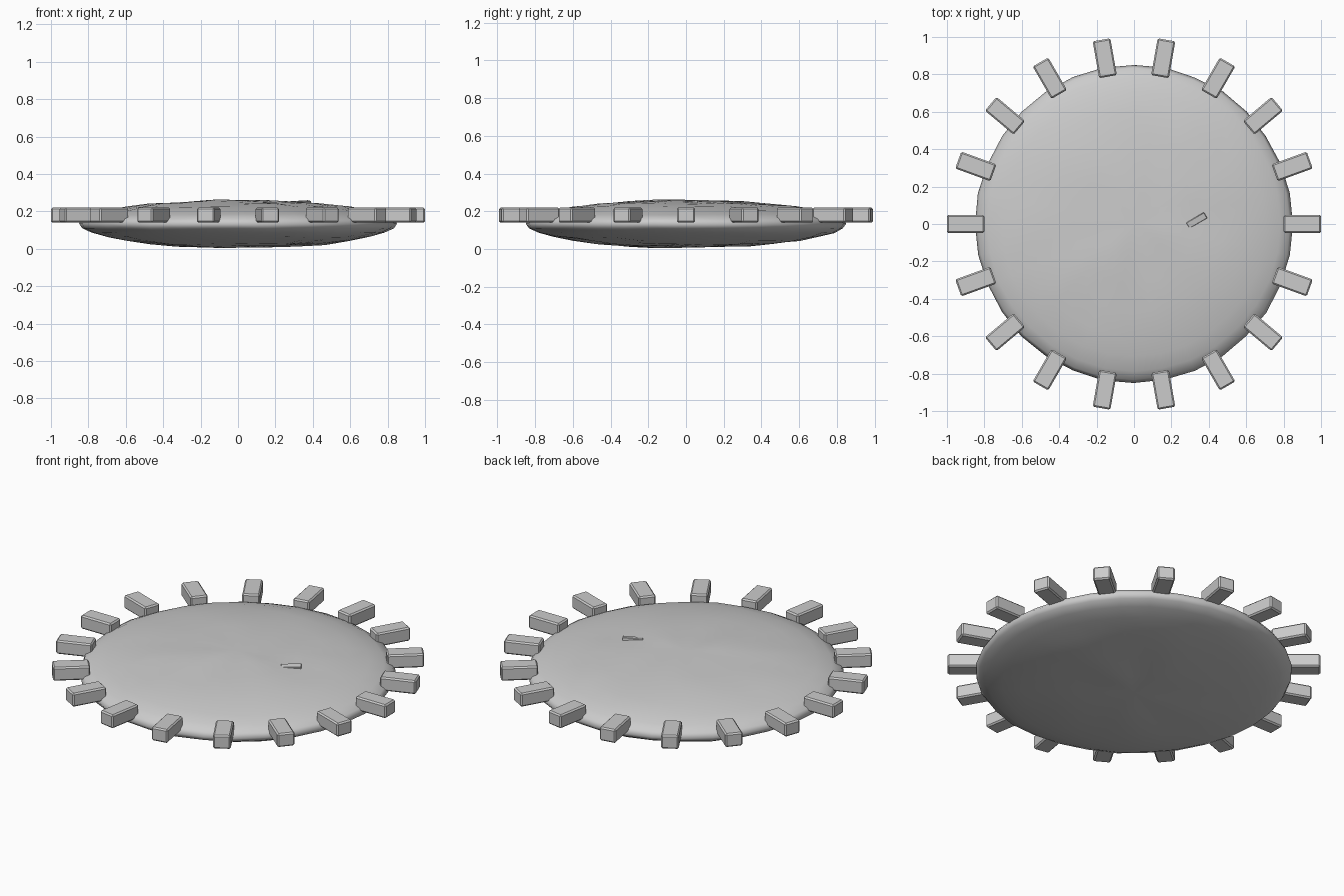
import bpy, bmesh, math
from mathutils import Vector, Matrix, noise

if "Cube" in bpy.data.objects:
    bpy.data.objects.remove(bpy.data.objects["Cube"])

R, HZ, CZ = 0.85, 0.127, 0.134


def finish(bm, name):
    me = bpy.data.meshes.new(name)
    bm.to_mesh(me)
    bm.free()
    ob = bpy.data.objects.new(name, me)
    bpy.context.collection.objects.link(ob)
    return ob


def block(name, size, matrix, bevel):
    bm = bmesh.new()
    bmesh.ops.create_cube(bm, size=1, matrix=Matrix.Diagonal((*size, 1)))
    bmesh.ops.bevel(bm, geom=bm.edges[:], offset=bevel, segments=1,
                    affect='EDGES', profile=0.5)
    bm.transform(matrix)
    return finish(bm, name)


def wobble(p):
    # gentle hand-worked unevenness
    return noise.noise(Vector((p.x * 4, p.y * 4, p.z * 3 + 5)))


# Lens-shaped uneven disc
bm = bmesh.new()
bmesh.ops.create_uvsphere(bm, u_segments=32, v_segments=16, radius=1)
for v in bm.verts:
    d = v.co.copy()
    n = wobble(d)
    v.co = Vector((d.x * R * (1 + 0.008 * n), d.y * R * (1 + 0.008 * n),
                   max(0, CZ + d.z * (HZ + 0.012 * n))))
for f in bm.faces:
    f.smooth = True
finish(bm, "domed_disc")

# Ring of 18 bevelled blocks
for i in range(18):
    m = Matrix.Rotation(math.radians(20 * i), 4, 'Z') @ Matrix.Translation((0.9, 0, 0.18))
    block("rim_block_%02d" % i, (0.2, 0.096, 0.08), m, 0.008)

# Small sliver poking out of the top
m = (Matrix.Translation((0.335, 0.02, 0.245)) @ Matrix.Rotation(math.radians(30), 4, 'Z')
     @ Matrix.Rotation(math.radians(-3), 4, 'Y') @ Matrix.Rotation(math.radians(8), 4, 'X'))
block("top_sliver", (0.11, 0.035, 0.02), m, 0.002)
